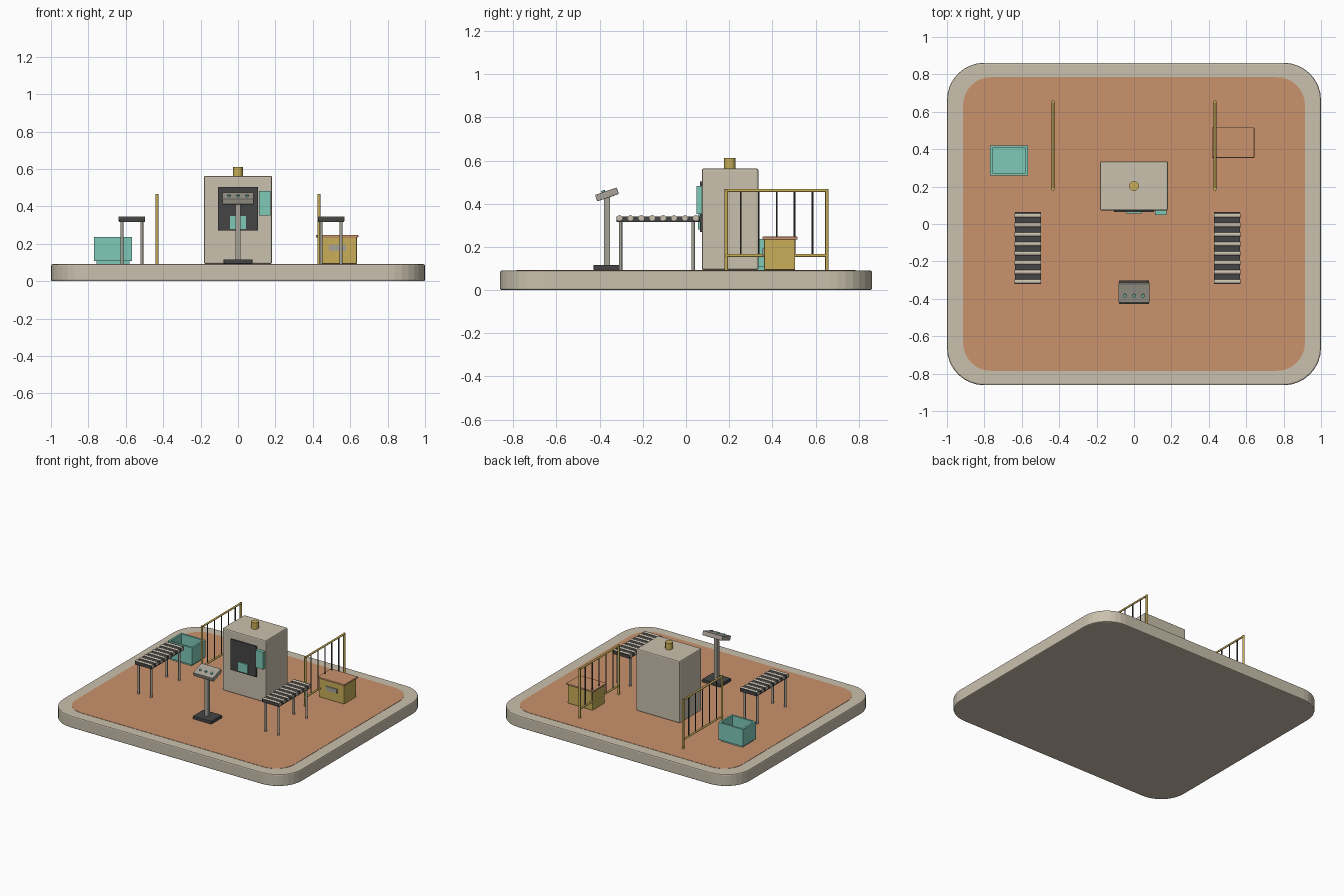
import bpy, bmesh, math
from mathutils import Matrix, Vector

if "Cube" in bpy.data.objects:
    bpy.data.objects.remove(bpy.data.objects["Cube"])


def lin(c):
    return c / 12.92 if c <= 0.04045 else ((c + 0.055) / 1.055) ** 2.4


def material(name, hexcol):
    m = bpy.data.materials.new(name)
    rgb = [lin(int(hexcol[i:i + 2], 16) / 255) for i in (0, 2, 4)]
    m.diffuse_color = (*rgb, 1)
    m.use_nodes = True
    m.node_tree.nodes["Principled BSDF"].inputs["Base Color"].default_value = m.diffuse_color
    return m


BEIGE = material("warm_beige", "cac1ae")
ORANGE = material("terracotta", "c9926c")
TEAL = material("teal", "7ecab9")
GOLD = material("brass", "c8ae58")
DARK = material("charcoal", "454546")
GREY = material("steel_grey", "a8a499")


def finish(name, bm, mat, bevel=0, smooth=False):
    bmesh.ops.recalc_face_normals(bm, faces=bm.faces)
    me = bpy.data.meshes.new(name)
    bm.to_mesh(me)
    bm.free()
    me.materials.append(mat)
    ob = bpy.data.objects.new(name, me)
    bpy.context.collection.objects.link(ob)
    if bevel:
        mod = ob.modifiers.new("edge_bevel", 'BEVEL')
        mod.width = bevel
        mod.segments = 2
        mod.limit_method = 'ANGLE'
        mod.angle_limit = math.radians(40)
    if smooth:
        bpy.ops.object.select_all(action='DESELECT')
        ob.select_set(True)
        bpy.context.view_layer.objects.active = ob
        bpy.ops.object.shade_smooth_by_angle(angle=math.radians(35))
    return ob


def box(name, x, y, z, mat, bevel=0):
    """Box from (min, max) ranges on each axis."""
    bm = bmesh.new()
    bmesh.ops.create_cube(bm, size=1)
    for v in bm.verts:
        v.co = Vector([(r[0] + r[1]) / 2 + c * (r[1] - r[0])
                       for r, c in zip((x, y, z), v.co)])
    return finish(name, bm, mat, bevel)


def rod(name, a, b, r, mat, sides=16):
    """Cylinder between two points."""
    a, b = Vector(a), Vector(b)
    bm = bmesh.new()
    bmesh.ops.create_cone(bm, cap_ends=True, segments=sides, radius1=r, radius2=r,
                          depth=(b - a).length)
    rot = (b - a).to_track_quat('Z', 'Y').to_matrix().to_4x4()
    bm.transform(Matrix.Translation((a + b) / 2) @ rot)
    return finish(name, bm, mat, smooth=True)


def rounded_slab(name, hx, hy, r, z0, z1, mat, bevel=0):
    bm = bmesh.new()
    pts = []
    for k, (sx, sy) in enumerate(((1, 1), (-1, 1), (-1, -1), (1, -1))):
        for i in range(9):
            t = math.pi / 2 * (k + i / 8)
            pts.append((sx * (hx - r) + r * math.cos(t), sy * (hy - r) + r * math.sin(t), z0))
    face = bm.faces.new([bm.verts.new(p) for p in pts])
    top = bmesh.ops.extrude_face_region(bm, geom=[face])['geom']
    bmesh.ops.translate(bm, vec=(0, 0, z1 - z0),
                        verts=[g for g in top if isinstance(g, bmesh.types.BMVert)])
    return finish(name, bm, mat, bevel)


F = 0.093  # floor level

# Base platform and floor
rounded_slab("platform", 1.0, 0.862, 0.20, 0, 0.091, BEIGE, 0.008)
rounded_slab("floor_panel", 0.914, 0.785, 0.15, 0.085, F, ORANGE)

# Central cabinet
box("cabinet", (-0.182, 0.182), (0.073, 0.335), (F, 0.563), BEIGE, 0.008)
rod("cabinet_chimney", (0, 0.203, 0.55), (0, 0.203, 0.612), 0.026, GOLD, 24)
box("cabinet_front_panel", (-0.106, 0.106), (0.064, 0.075), (0.27, 0.503), DARK)
box("cabinet_window", (-0.042, 0.042), (0.056, 0.066), (0.28, 0.35), TEAL)
box("cabinet_side_display", (0.112, 0.174), (0.049, 0.075), (0.352, 0.483), TEAL)

# Control console
box("console_foot", (-0.077, 0.077), (-0.428, -0.302), (F, 0.117), DARK, 0.003)
box("console_post", (-0.014, 0.014), (-0.381, -0.353), (0.11, 0.435), GREY)
tilt = Matrix.Translation((0, -0.366, 0.443)) @ Matrix.Rotation(math.radians(19), 4, 'X')
head = box("console_head", (-0.083, 0.083), (-0.053, 0.053), (-0.016, 0.016), GREY, 0.003)
head.data.transform(tilt)
for i in (-1, 0, 1):
    button = rod("console_button", (i * 0.048, -0.012, 0.012), (i * 0.048, -0.012, 0.024),
                 0.009, TEAL)
    button.data.transform(tilt)

# Two roller conveyors
for side, cx in (("left", -0.567), ("right", 0.498)):
    box(side + "_conveyor_bed", (cx - 0.07, cx + 0.07), (-0.322, 0.064), (0.316, 0.341), DARK)
    for i in range(8):
        y = -0.308 + i * 0.0505
        rod(side + "_roller", (cx - 0.071, y, 0.334), (cx + 0.071, y, 0.334), 0.013, BEIGE)
    for dx in (-0.053, 0.053):
        for y in (-0.303, 0.033):
            rod(side + "_conveyor_leg", (cx + dx, y, F - 0.003), (cx + dx, y, 0.32), 0.008, GREY, 12)

# Two railings
for side, x in (("left", -0.433), ("right", 0.433)):
    for y in (0.187, 0.653):
        rod(side + "_railing_post", (x, y, F - 0.003), (x, y, 0.467), 0.008, GOLD, 12)
    for z in (0.461, 0.16):
        rod(side + "_railing_rail", (x, 0.181, z), (x, 0.658, z), 0.007, GOLD, 12)
    for i in range(5):
        y = 0.254 + i * 0.083
        rod(side + "_railing_bar", (x, y, 0.16), (x, y, 0.461), 0.004, DARK, 8)

# Open teal bin: floor slab plus four walls
bx, by, bz = (-0.77, -0.566), (0.26, 0.42), (0.108, 0.237)
w = 0.014
box("bin_floor", (bx[0] + w, bx[1] - w), (by[0] + w, by[1] - w), (F, 0.113), TEAL)
for x0 in (bx[0], bx[1] - w):
    box("bin_side_wall", (x0, x0 + w), by, bz, TEAL)
for y0 in (by[0], by[1] - w):
    box("bin_end_wall", (bx[0] + w, bx[1] - w), (y0, y0 + w), bz, TEAL)

# Brass crate with lid and blank plate
box("crate", (0.428, 0.636), (0.362, 0.506), (F, 0.237), GOLD, 0.004)
box("crate_lid", (0.417, 0.643), (0.354, 0.517), (0.234, 0.247), ORANGE, 0.003)
box("crate_plate", (0.487, 0.578), (0.355, 0.363), (0.161, 0.193), GREY)
